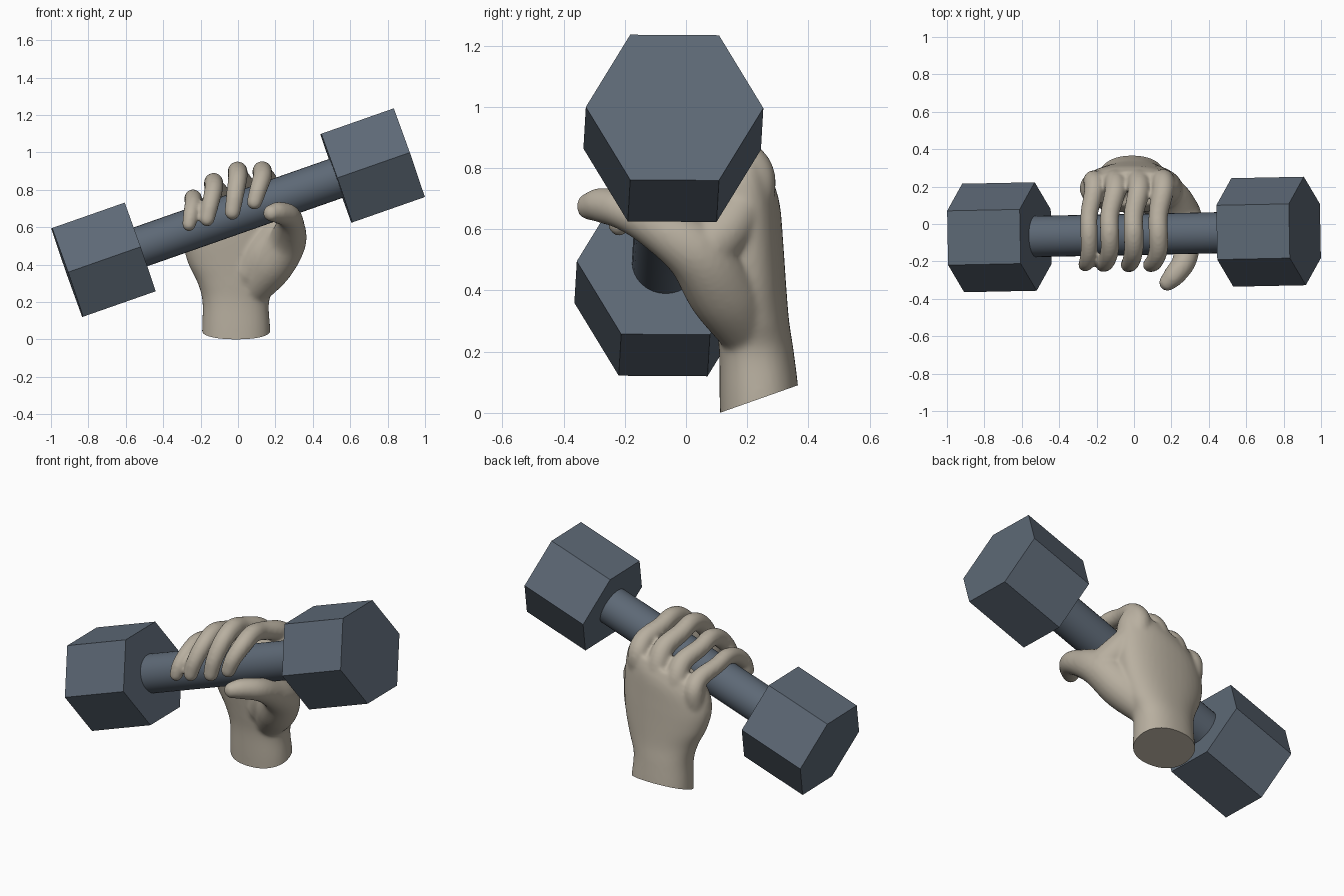
import bpy, bmesh
from math import sin, cos, pi, tan, radians
from mathutils import Vector, Matrix

if "Cube" in bpy.data.objects:
    bpy.data.objects.remove(bpy.data.objects["Cube"])


def material(name, rgb):
    m = bpy.data.materials.new(name)
    m.diffuse_color = (*rgb, 1)
    m.use_nodes = True
    m.node_tree.nodes["Principled BSDF"].inputs["Base Color"].default_value = m.diffuse_color
    return m


STEEL = material("steel", (0.11, 0.14, 0.18))
SKIN = material("clay", (0.48, 0.43, 0.35))


def add_object(name, bm, mat, angle=30):
    me = bpy.data.meshes.new(name)
    bmesh.ops.recalc_face_normals(bm, faces=bm.faces[:])
    bm.to_mesh(me)
    bm.free()
    ob = bpy.data.objects.new(name, me)
    bpy.context.collection.objects.link(ob)
    me.materials.append(mat)
    bpy.ops.object.select_all(action='DESELECT')
    ob.select_set(True)
    bpy.context.view_layer.objects.active = ob
    bpy.ops.object.shade_smooth_by_angle(angle=radians(angle))
    return ob


# Dumbbell axis: tilted, very slightly yawed
MID = Vector((0, -0.056, 0.6775))
AXIS = Vector((1.8275, 0.0375, 0.64)).normalized()


def bar_z(x):
    return MID.z + x * AXIS.z / AXIS.x


def bar_piece(name, sides, radius, t0, t1):
    y = (Vector((0, 1, 0)) - AXIS * AXIS.y).normalized()
    x = y.cross(AXIS)
    rot = Matrix((x, y, AXIS)).transposed().to_4x4()
    bm = bmesh.new()
    bmesh.ops.create_cone(bm, cap_ends=True, segments=sides, radius1=radius, radius2=radius,
                          depth=t1 - t0,
                          matrix=Matrix.Translation(MID + AXIS * (t0 + t1) / 2) @ rot)
    add_object(name, bm, STEEL)


bar_piece("handle", 32, 0.11, -0.56, 0.56)
bar_piece("left_head", 6, 0.29, -0.968, -0.557)
bar_piece("right_head", 6, 0.29, 0.557, 0.968)


def loft(bm, rings):
    loops = [[bm.verts.new(p) for p in ring] for ring in rings]
    n = len(loops[0])
    for a, b in zip(loops, loops[1:]):
        for i in range(n):
            bm.faces.new((a[i], a[(i + 1) % n], b[(i + 1) % n], b[i]))
    bm.faces.new(loops[0][::-1])
    bm.faces.new(loops[-1])


def spline(keys, steps=6):
    # Catmull-Rom through keys of any dimension
    keys = [Vector(k) for k in keys]
    pts = [2 * keys[0] - keys[1]] + keys + [2 * keys[-1] - keys[-2]]
    out = []
    for a, b, c, d in zip(pts, pts[1:], pts[2:], pts[3:]):
        for s in range(steps):
            t = s / steps
            out.append(0.5 * (2 * b + (c - a) * t + (2 * a - 5 * b + 4 * c - d) * t * t
                              + (3 * b - a - 3 * c + d) * t ** 3))
    return out + [keys[-1]]


def limb(bm, keys, n=20):
    # round-ended tapered tube; keys are (x, y, z, radius)
    pts = spline(keys)
    pos = [p.xyz for p in pts]
    rad = [p[3] for p in pts]
    rings = []

    def ring(c, t, r):
        u = t.cross(Vector((1, 0, 0))).normalized()
        v = t.cross(u)
        rings.append([c + u * r * cos(2 * pi * i / n) + v * r * sin(2 * pi * i / n)
                      for i in range(n)])

    t0 = (pos[1] - pos[0]).normalized()
    t1 = (pos[-1] - pos[-2]).normalized()
    caps = [radians(a) for a in (85, 65, 45, 22)]
    for a in caps:
        ring(pos[0] - t0 * rad[0] * sin(a), t0, rad[0] * cos(a))
    for i, p in enumerate(pos):
        ring(p, (pos[min(i + 1, len(pos) - 1)] - pos[max(i - 1, 0)]).normalized(), rad[i])
    for a in caps[::-1]:
        ring(pos[-1] + t1 * rad[-1] * sin(a), t1, rad[-1] * cos(a))
    loft(bm, rings)


hand = bmesh.new()

# Wrist and palm: (z, centre x, centre y, half width, half depth, tilt)
palm = []
for z, cx, cy, rx, ry, tilt in spline([
        (-0.15, -0.01, 0.25, 0.185, 0.135, 0), (0.05, -0.01, 0.24, 0.182, 0.13, 0),
        (0.2, -0.012, 0.23, 0.178, 0.122, 0), (0.3, -0.005, 0.217, 0.21, 0.12, 0),
        (0.42, -0.01, 0.205, 0.255, 0.122, 4), (0.55, -0.015, 0.193, 0.275, 0.125, 10),
        (0.67, -0.015, 0.185, 0.265, 0.122, 18), (0.75, -0.01, 0.19, 0.235, 0.09, 19)]):
    ring = []
    for i in range(40):
        a = 2 * pi * i / 40
        c, s = cos(a), sin(a)
        dx = rx * (abs(c) ** 0.9) * (1 if c > 0 else -1)
        dy = ry * (abs(s) ** 0.9) * (1 if s > 0 else -1)
        ring.append(Vector((cx + dx, cy + dy, z + dx * tan(radians(tilt)))))
    palm.append(ring)
loft(hand, palm)

# Four fingers: (knuckle x, top x, tip x, lift over bar, tip z, radius)
for kx, x, tx, h, tip, r in [(-0.215, -0.24, -0.262, 0.162, 0.575, 0.047),
                             (-0.10, -0.13, -0.165, 0.208, 0.60, 0.051),
                             (0.025, -0.002, -0.03, 0.222, 0.635, 0.053),
                             (0.155, 0.13, 0.088, 0.178, 0.69, 0.052)]:
    bk, b = bar_z(kx), bar_z(x)
    mx = (x + tx) / 2
    limb(hand, [(kx, 0.215, bk - 0.08, r * 1.2), (kx, 0.23, bk + 0.04, r * 1.2),
                (kx, 0.175, bk + h * 0.62, r * 1.12), (x, 0.05, b + h * 0.9, r),
                (x, -0.05, b + h, r), (x, -0.14, b + h * 0.82, r * 0.98),
                (mx, -0.2, (b + h * 0.8 + tip + r) / 2, r * 0.9),
                (tx, -0.218, tip + r * 0.85, r * 0.8)])

# Thumb, passing below the bar and up in front
limb(hand, [(0.08, 0.2, 0.27, 0.095), (0.18, 0.12, 0.395, 0.115), (0.262, 0.035, 0.52, 0.103),
            (0.28, -0.1, 0.61, 0.076), (0.268, -0.2, 0.66, 0.064), (0.215, -0.275, 0.678, 0.058),
            (0.18, -0.312, 0.675, 0.047)])
# Web between thumb and index finger, and heel of the thumb
limb(hand, [(0.255, 0.07, 0.54, 0.095), (0.22, 0.14, 0.61, 0.085), (0.17, 0.2, 0.7, 0.07)])
limb(hand, [(0.06, 0.17, 0.36, 0.1), (0.13, 0.13, 0.46, 0.1), (0.2, 0.1, 0.55, 0.085)])

# Fuse everything into one smooth skin
ob = add_object("hand", hand, SKIN)
remesh = ob.modifiers.new("fuse", 'REMESH')
remesh.mode = 'VOXEL'
remesh.voxel_size = 0.01
smooth = ob.modifiers.new("soften", 'SMOOTH')
smooth.factor = 0.5
smooth.iterations = 10
dg = bpy.context.evaluated_depsgraph_get()
bm = bmesh.new()
bm.from_object(ob, dg)
bpy.data.objects.remove(ob)

# Slanted flat cut at the wrist
cut = bmesh.ops.bisect_plane(bm, geom=bm.verts[:] + bm.edges[:] + bm.faces[:],
                             plane_co=(0, 0.11, 0), plane_no=(0, -0.333, 0.943), clear_inner=True)
rim = [e for e in cut["geom_cut"] if isinstance(e, bmesh.types.BMEdge)]
bmesh.ops.contextual_create(bm, geom=rim)
add_object("hand", bm, SKIN, 50)
